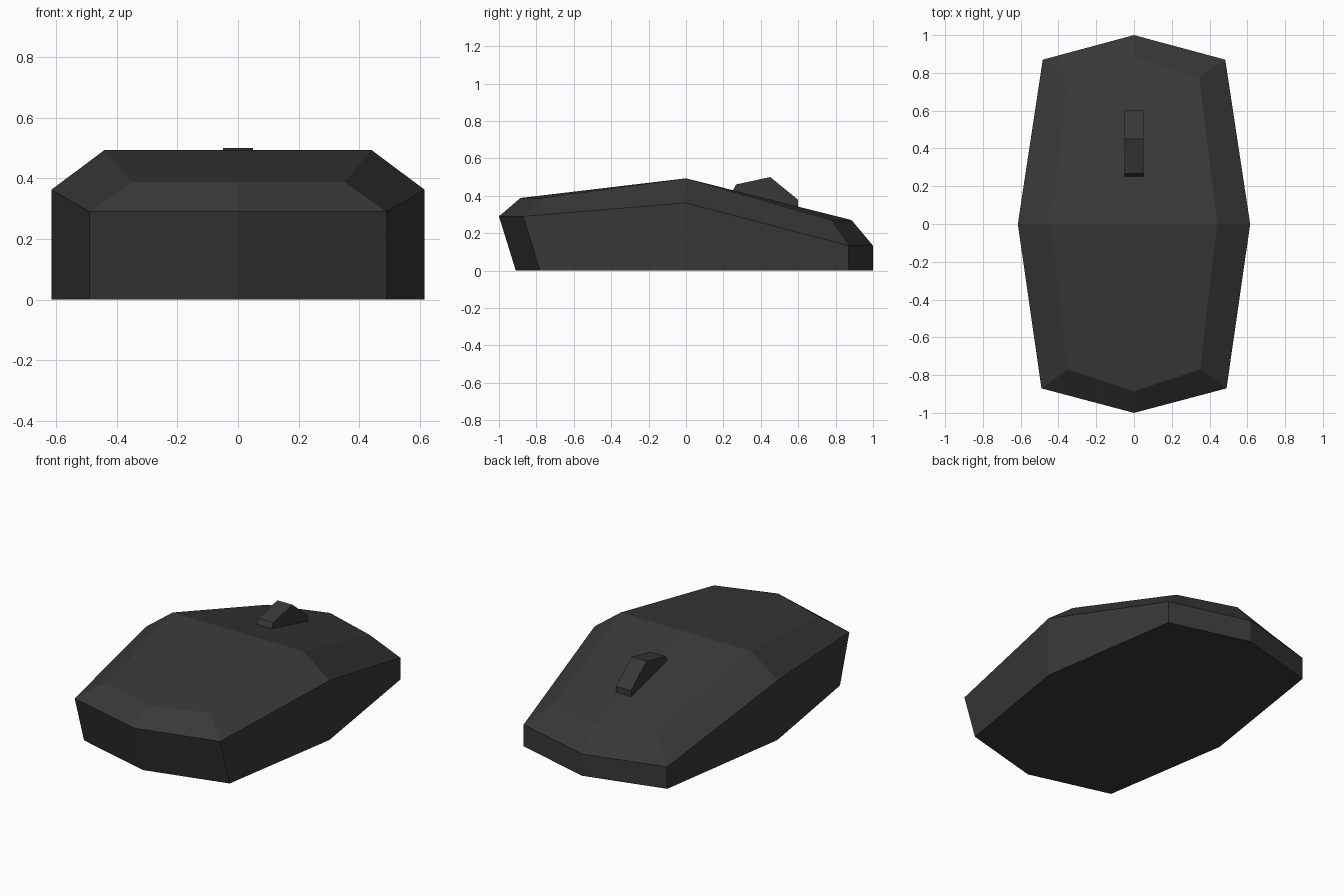
import bpy, bmesh

if "Cube" in bpy.data.objects:
    bpy.data.objects.remove(bpy.data.objects["Cube"])

dark = bpy.data.materials.new("charcoal plastic")
dark.diffuse_color = (0.04, 0.04, 0.04, 1)
dark.use_nodes = True
dark.node_tree.nodes["Principled BSDF"].inputs["Base Color"].default_value = dark.diffuse_color


def finish(name, bm):
    bmesh.ops.recalc_face_normals(bm, faces=bm.faces)
    me = bpy.data.meshes.new(name)
    bm.to_mesh(me)
    bm.free()
    me.materials.append(dark)
    ob = bpy.data.objects.new(name, me)
    bpy.context.collection.objects.link(ob)
    return ob


def ring(bm, half):
    # half outline from front centre to back centre, mirrored to a closed loop
    pts = half + [(-x, y, z) for x, y, z in half[-2:0:-1]]
    return [bm.verts.new(p) for p in pts]


# Body: base, rim and inset top outlines, joined by bands
bm = bmesh.new()
base = ring(bm, [(0, -0.91, 0), (0.49, -0.78, 0), (0.615, 0, 0), (0.483, 0.87, 0), (0, 1, 0)])
rim = ring(bm, [(0, -1, 0.29), (0.49, -0.87, 0.29), (0.615, 0, 0.362), (0.483, 0.87, 0.133), (0, 1, 0.133)])
top = ring(bm, [(0, -0.885, 0.388), (0.35, -0.77, 0.388), (0.44, 0, 0.493), (0.345, 0.775, 0.27), (0, 0.885, 0.27)])
for lo, hi in ((base, rim), (rim, top)):
    for i in range(8):
        j = (i + 1) % 8
        bm.faces.new((lo[i], lo[j], hi[j], hi[i]))
bm.faces.new(base)
crest = bm.verts.new((0, 0, 0.493))
for i in range(0, 8, 2):
    # top quarters, meeting at the crest
    if i % 4 == 0:
        bm.faces.new((top[i], top[i + 1], top[i + 2], crest))
    else:
        bm.faces.new((top[i], top[i + 1], top[(i + 2) % 8], crest))
finish("mouse_body", bm)

# Scroll wheel: faceted profile sunk into the body
bm = bmesh.new()
profile = [(0.25, 0.36), (0.25, 0.425), (0.267, 0.46), (0.45, 0.5), (0.6, 0.378), (0.6, 0.29)]
sides = [[bm.verts.new((x, y, z)) for y, z in profile] for x in (-0.05, 0.05)]
for s in sides:
    bm.faces.new(s)
for i in range(len(profile)):
    j = (i + 1) % len(profile)
    bm.faces.new((sides[0][i], sides[0][j], sides[1][j], sides[1][i]))
finish("scroll_wheel", bm)
